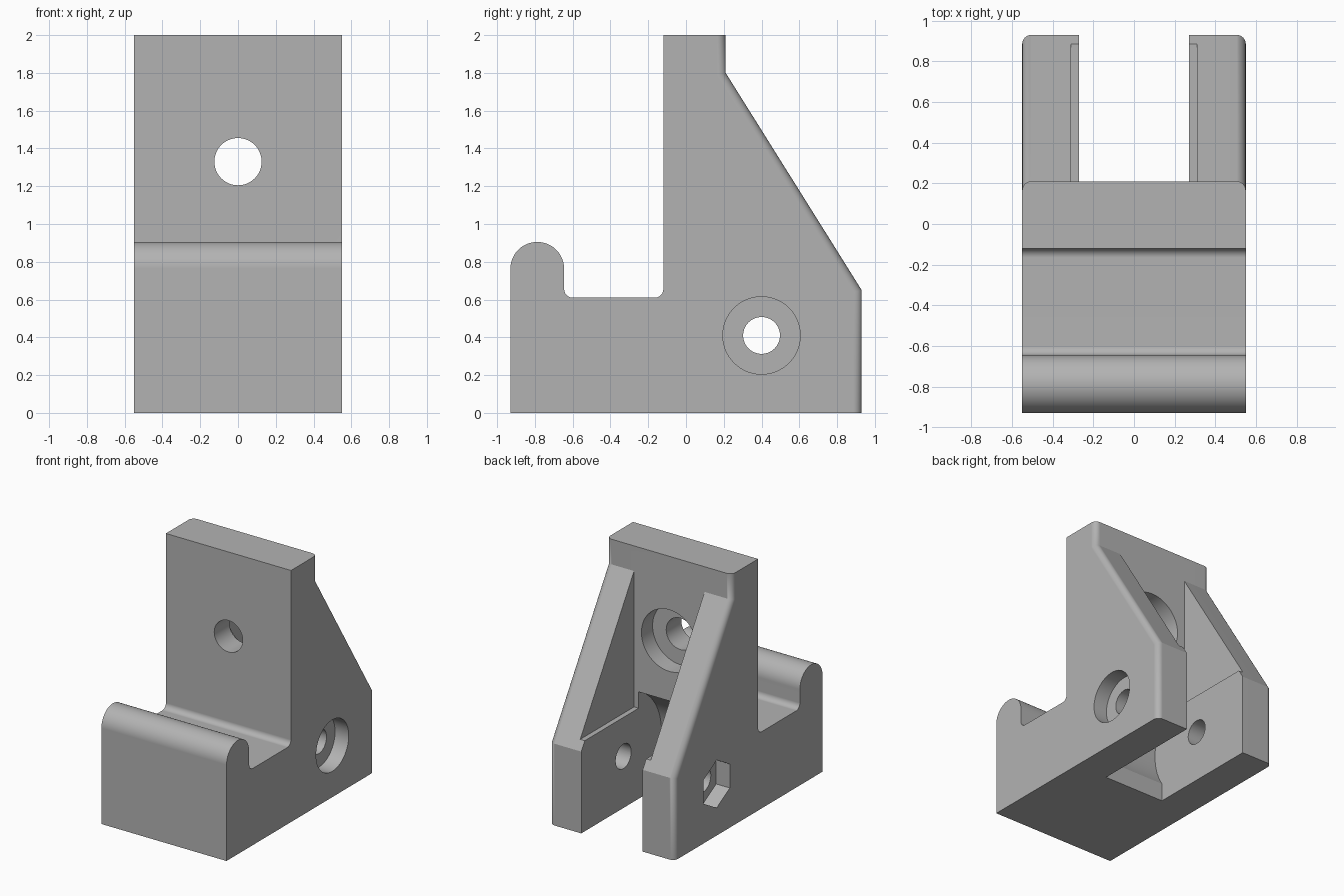
import bpy, bmesh
from math import pi, sin, cos

old = bpy.data.objects.get("Cube")
if old:
    bpy.data.objects.remove(old)

grey = bpy.data.materials.new("plain grey")
grey.use_nodes = True
grey.diffuse_color = (0.45, 0.45, 0.45, 1)
grey.node_tree.nodes["Principled BSDF"].inputs["Base Color"].default_value = grey.diffuse_color

HALF = 0.55            # half width of the bracket
BACK, SLAB = 0.93, 0.21  # rear end and rear face of the upright
AXLE = (0.40, 0.41)    # y, z of the axle


def arc(cy, cz, r, start, end, n):
    """Points along an arc, angles in turns of pi."""
    return [(cy + r * cos(pi * (start + (end - start) * i / n)),
             cz + r * sin(pi * (start + (end - start) * i / n))) for i in range(n + 1)]


def circle(cy, cz, r, n=64, start=0.0):
    return arc(cy, cz, r, start, start + 2, n)[:-1]


def rect(y0, y1, z0, z1):
    return [(y0, z0), (y1, z0), (y1, z1), (y0, z1)]


def prism(name, points, a, b, axis="x", round_edge=None):
    """Extrude a 2D outline from a to b along x or y."""
    place = (lambda p, t: (t, p[0], p[1])) if axis == "x" else (lambda p, t: (p[0], t, p[1]))
    bm = bmesh.new()
    face = bm.faces.new([bm.verts.new(place(p, a)) for p in points])
    new = bmesh.ops.extrude_face_region(bm, geom=[face])["geom"]
    for v in new:
        if isinstance(v, bmesh.types.BMVert):
            v.co = place((v.co.y if axis == "x" else v.co.x, v.co.z), b)
    bmesh.ops.recalc_face_normals(bm, faces=bm.faces)
    if round_edge:
        edges = [e for e in bm.edges if round_edge(e)]
        bmesh.ops.bevel(bm, geom=edges, offset=0.045, segments=6, profile=0.5,
                        affect="EDGES", clamp_overlap=True)
    mesh = bpy.data.meshes.new(name)
    bm.to_mesh(mesh)
    bm.free()
    mesh.materials.append(grey)
    obj = bpy.data.objects.new(name, mesh)
    bpy.context.collection.objects.link(obj)
    return obj


def rear_outer(e):
    """Long rear edges on the two outer sides."""
    u, v = e.verts
    return abs(u.co.x - v.co.x) < 0.01 and min(u.co.y, v.co.y) > SLAB - 0.01 \
        and abs(u.co.z - v.co.z) > 0.1


# Side outline: hooked lip, channel, upright, sloping ribs
outline = [(-BACK, 0)]
outline += arc(-0.7875, 0.7625, 0.1425, 1, 0, 24)
outline += arc(-0.60, 0.655, 0.045, 1, 1.5, 6)
outline += arc(-0.165, 0.655, 0.045, 1.5, 2, 6)
outline += [(-0.12, 2), (SLAB, 2), (SLAB, 1.8), (BACK, 0.65), (BACK, 0)]
body = prism("bracket_body", outline, -HALF, HALF, round_edge=rear_outer)

cutters = [
    # Gap between the ribs, with a wider relief above a small ledge
    prism("rib_gap", rect(SLAB, 1.2, -0.2, 1.95), -0.27, 0.27),
    prism("rib_relief", rect(SLAB, 1.2, 0.72, 1.95), -0.31, 0.31),
    # Wheel well and its opening at the base
    prism("wheel_well", circle(*AXLE, 0.48, 96), -0.27, 0.27),
    prism("well_opening", rect(0.0, 0.6, -0.2, 0.4), -0.27, 0.27),
    # Axle hole, round counterbore on one side and hexagonal pocket on the other
    prism("axle_hole", circle(*AXLE, 0.0975), -1, 1),
    prism("axle_counterbore", circle(*AXLE, 0.205), HALF - 0.12, 1),
    prism("nut_pocket", circle(*AXLE, 0.19, 6, 0.5), -1, -HALF + 0.12),
    # Hole through the upright, counterbored from the rear
    prism("upright_hole", circle(0, 1.33, 0.125), -1, 1, "y"),
    prism("upright_counterbore", circle(0, 1.33, 0.245), SLAB - 0.14, 0.6, "y"),
]

bpy.ops.object.select_all(action="DESELECT")
bpy.context.view_layer.objects.active = body
body.select_set(True)
for cutter in cutters:
    cut = body.modifiers.new(cutter.name, "BOOLEAN")
    cut.operation = "DIFFERENCE"
    cut.solver = "EXACT"
    cut.object = cutter
    bpy.ops.object.modifier_apply(modifier=cut.name)
    bpy.data.objects.remove(cutter)

bpy.ops.object.shade_smooth_by_angle(angle=pi / 6)
normals = body.modifiers.new("flat_faces", "WEIGHTED_NORMAL")
normals.keep_sharp = True
